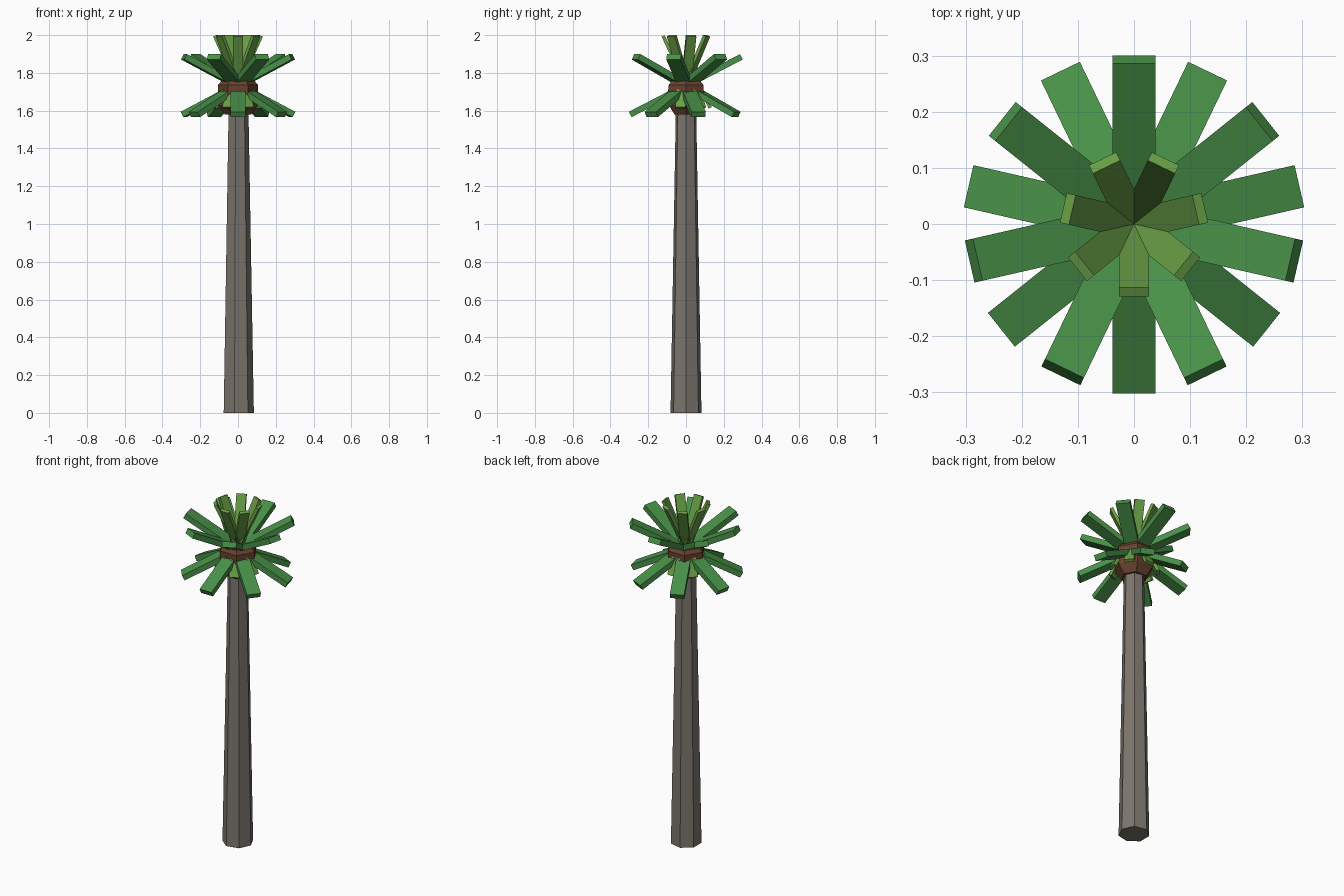
import bpy, bmesh
from math import pi, sin, cos, atan2, hypot

if "Cube" in bpy.data.objects:
    bpy.data.objects.remove(bpy.data.objects["Cube"])


def material(name, rgb):
    m = bpy.data.materials.new(name)
    m.diffuse_color = (*rgb, 1)
    m.use_nodes = True
    m.node_tree.nodes["Principled BSDF"].inputs["Base Color"].default_value = m.diffuse_color
    return m


bark = material("bark", (0.20, 0.18, 0.155))
brown = material("husk_brown", (0.14, 0.055, 0.028))
green = material("leaf_green", (0.065, 0.28, 0.065))
light = material("leaf_light_green", (0.14, 0.34, 0.06))


def finish(name, bm, mat):
    bmesh.ops.recalc_face_normals(bm, faces=bm.faces)
    me = bpy.data.meshes.new(name)
    bm.to_mesh(me)
    bm.free()
    me.materials.append(mat)
    ob = bpy.data.objects.new(name, me)
    bpy.context.collection.objects.link(ob)
    return ob


def lathe(name, profile, sides, mat):
    """Stack of polygon rings (radius, z), vertex on +x, capped."""
    bm = bmesh.new()
    rings = [[bm.verts.new((r * cos(2 * pi * i / sides), r * sin(2 * pi * i / sides), z))
              for i in range(sides)] for r, z in profile]
    for a, b in zip(rings, rings[1:]):
        for i in range(sides):
            j = (i + 1) % sides
            bm.faces.new((a[i], a[j], b[j], b[i]))
    bm.faces.new(rings[0])
    bm.faces.new(rings[-1])
    return finish(name, bm, mat)


def leaf_ring(name, start, end, width, thick, first_angle, mat, count=7):
    """Ring of box leaves running from start to end, both (radius, z)."""
    dr, dz = end[0] - start[0], end[1] - start[1]
    length, pitch = hypot(dr, dz), atan2(dz, dr)
    for i in range(count):
        a = first_angle + 2 * pi * i / count
        bm = bmesh.new()
        bmesh.ops.create_cube(bm, size=1)
        for v in bm.verts:
            v.co.x = (v.co.x + 0.5) * length
            v.co.y *= width
            v.co.z *= thick
        ob = finish(f"{name}_{i + 1}", bm, mat)
        ob.location = (start[0] * cos(a), start[0] * sin(a), start[1])
        ob.rotation_euler = (0, -pitch, a)


# Trunk and husk collar
lathe("trunk", [(0.084, 0), (0.055, 1.62)], 7, bark)
lathe("husk_collar", [(0.07, 1.58), (0.107, 1.63), (0.107, 1.735), (0.088, 1.757)], 6, brown)

# Leaf tiers: large up, large down, small upright, small hanging
leaf_ring("upper_leaf", (0, 1.7325), (0.293, 1.885), 0.077, 0.032, pi / 2, green)
leaf_ring("lower_leaf", (0, 1.7325), (0.295, 1.58), 0.077, 0.032, -pi / 2, green)
leaf_ring("crown_leaf", (0, 1.7325), (0.121, 1.996), 0.054, 0.018, -pi / 2, light)
leaf_ring("hanging_leaf", (0.065, 1.745), (0.128, 1.615), 0.054, 0.018, pi / 2, light)
